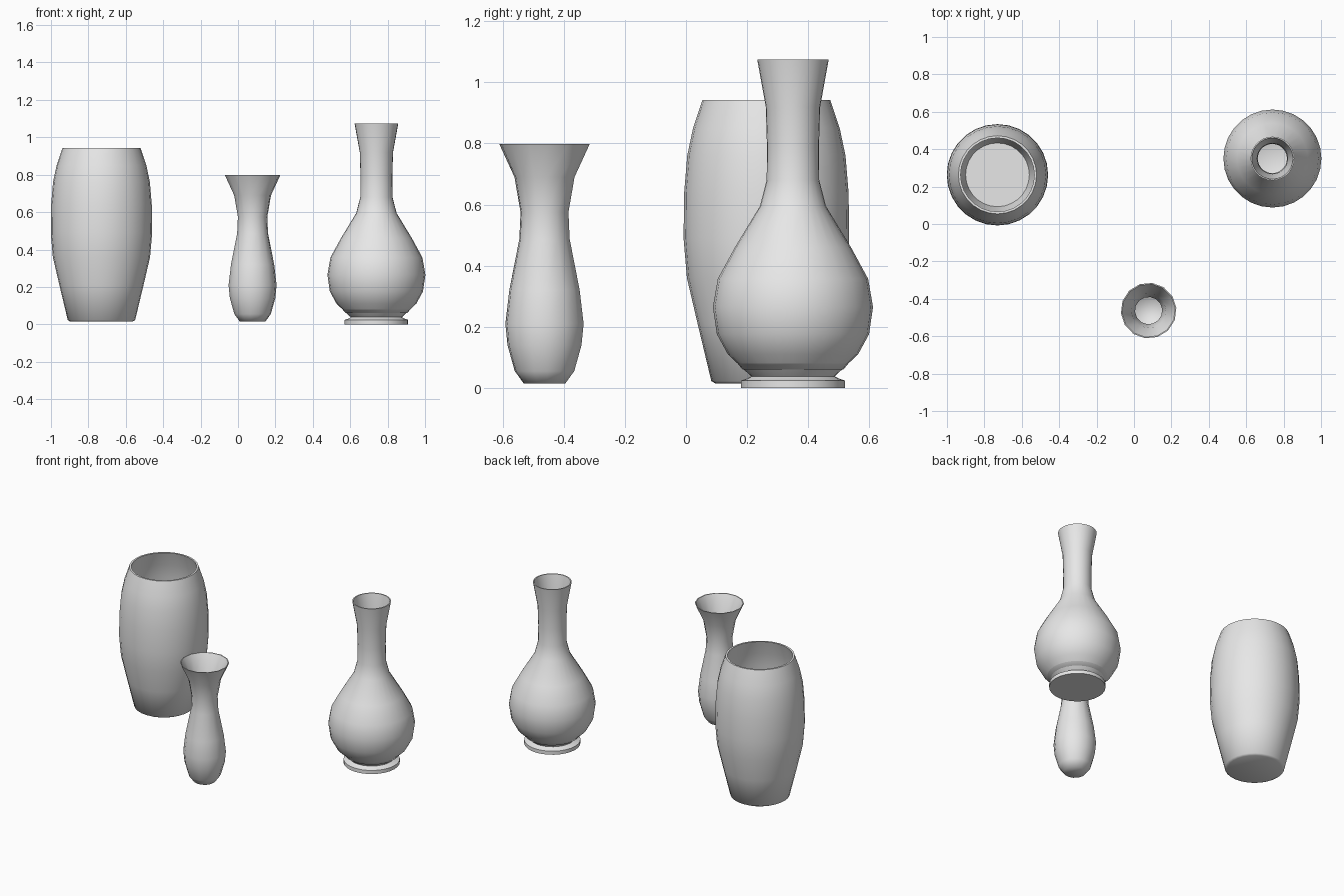
import bpy, bmesh, math

if "Cube" in bpy.data.objects:
    bpy.data.objects.remove(bpy.data.objects["Cube"])

clay = bpy.data.materials.new("plain_grey")
clay.diffuse_color = (0.8, 0.8, 0.8, 1)
clay.use_nodes = True
clay.node_tree.nodes["Principled BSDF"].inputs["Base Color"].default_value = clay.diffuse_color


def make_vase(name, x, y, profile, sides, wall, floor_z, turn=0.0):
    """Lathe a hollow vase: outer profile going up, thin inner wall going down to a floor."""
    # inner wall follows the outer one, above the floor only
    inner = [(r - wall, z) for r, z in reversed(profile) if z > floor_z + 0.01]
    loop = profile + inner + [(inner[-1][0] * 0.8, floor_z)]
    bm = bmesh.new()
    rings = []
    for r, z in loop:
        ring = []
        for i in range(sides):
            a = turn + 2 * math.pi * i / sides
            ring.append(bm.verts.new((r * math.cos(a), r * math.sin(a), z)))
        rings.append(ring)
    for low, high in zip(rings, rings[1:]):
        for i in range(sides):
            j = (i + 1) % sides
            bm.faces.new((low[i], low[j], high[j], high[i]))
    # closed foot and inner floor
    bm.faces.new(list(reversed(rings[0])))
    bm.faces.new(rings[-1])
    mesh = bpy.data.meshes.new(name)
    bm.to_mesh(mesh)
    bm.free()
    mesh.materials.append(clay)
    obj = bpy.data.objects.new(name, mesh)
    obj.location = (x, y, 0)
    bpy.context.collection.objects.link(obj)
    bpy.ops.object.select_all(action='DESELECT')
    obj.select_set(True)
    bpy.context.view_layer.objects.active = obj
    bpy.ops.object.shade_smooth_by_angle(angle=math.radians(60))
    return obj


# wide barrel-shaped vase
make_vase("barrel_vase", -0.73, 0.263, [
    (0.165, 0.014), (0.18, 0.022), (0.225, 0.21), (0.26, 0.36), (0.271, 0.49),
    (0.269, 0.64), (0.259, 0.76), (0.24, 0.85), (0.209, 0.943)],
    sides=28, wall=0.012, floor_z=0.03)

# tall bottle with round belly, slim neck and flared foot
make_vase("bottle_vase", 0.74, 0.35, [
    (0.17, 0.0), (0.17, 0.024), (0.152, 0.03), (0.137, 0.038), (0.213, 0.11),
    (0.249, 0.176), (0.262, 0.265), (0.246, 0.357), (0.19, 0.46),
    (0.108, 0.595), (0.086, 0.68), (0.085, 0.79), (0.089, 0.92), (0.117, 1.075)],
    sides=28, wall=0.007, floor_z=0.06)

# small flared flower vase
make_vase("small_vase", 0.078, -0.463, [
    (0.068, 0.014), (0.098, 0.055), (0.122, 0.14), (0.129, 0.21), (0.116, 0.32),
    (0.083, 0.487), (0.079, 0.575), (0.099, 0.69), (0.149, 0.798)],
    sides=14, wall=0.006, floor_z=0.03, turn=0.1)
